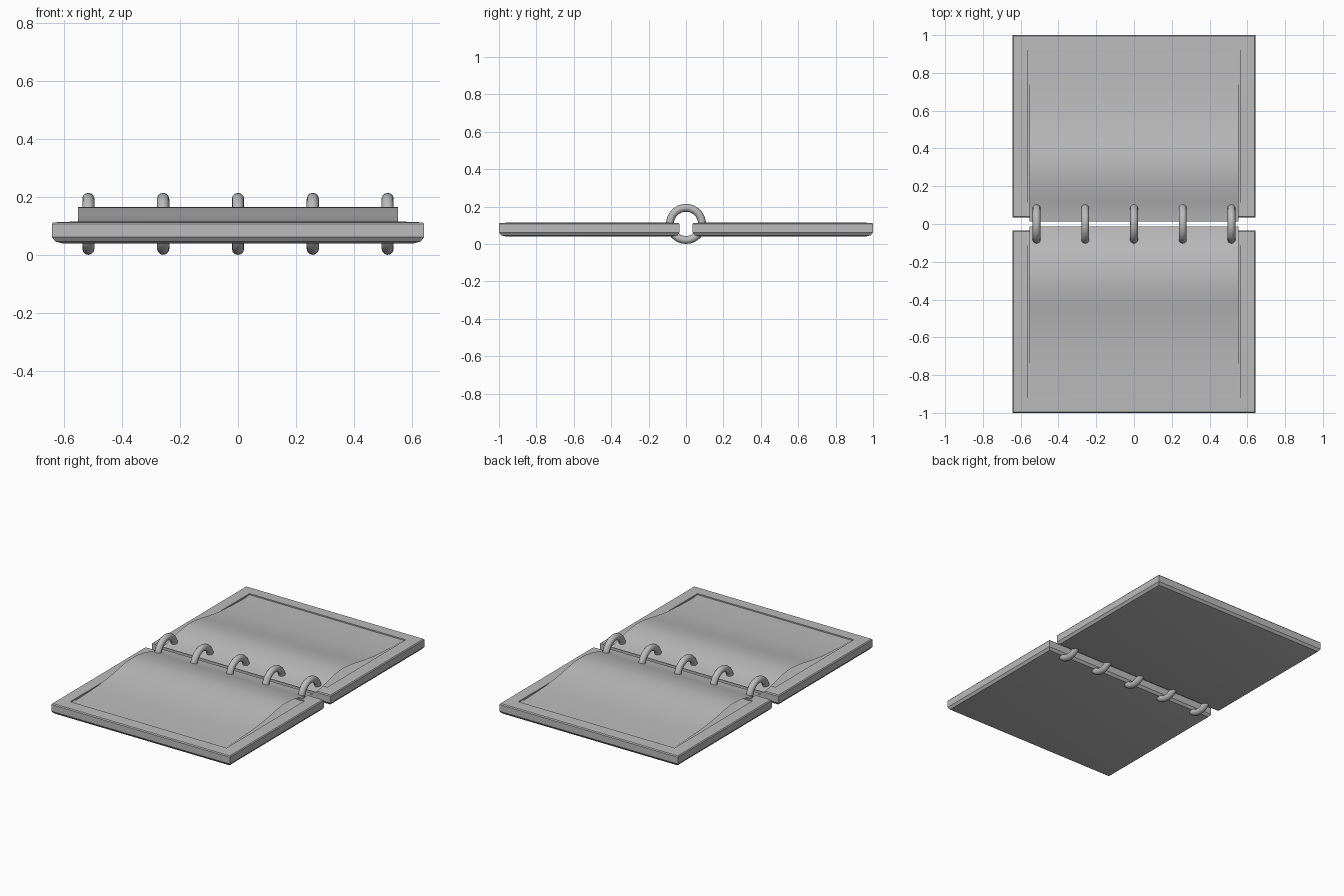
import bpy, bmesh, math
from mathutils import Vector

cube = bpy.data.objects.get("Cube")
if cube:
    bpy.data.objects.remove(cube, do_unlink=True)

grey = bpy.data.materials.new("plain grey")
grey.use_nodes = True
colour = (0.5, 0.5, 0.5, 1)
grey.diffuse_color = colour
grey.node_tree.nodes["Principled BSDF"].inputs["Base Color"].default_value = colour


def finish(bm, name, angle):
    """Turn a bmesh into a shaded object."""
    mesh = bpy.data.meshes.new(name)
    bm.to_mesh(mesh)
    bm.free()
    mesh.materials.append(grey)
    obj = bpy.data.objects.new(name, mesh)
    bpy.context.collection.objects.link(obj)
    bpy.ops.object.select_all(action="DESELECT")
    obj.select_set(True)
    bpy.context.view_layer.objects.active = obj
    bpy.ops.object.shade_smooth_by_angle(angle=math.radians(angle))
    return obj


HALF_X, Y_IN, Y_OUT = 0.642, 0.035, 1.0

# Cover section, from underside to recessed floor: (inset from outline, height)
COVER = [(0.035, 0.04), (0.012, 0.046), (0, 0.062), (0, 0.106),
         (0.005, 0.112), (0.08, 0.115), (0.08, 0.107)]


def cover(name, side):
    bm = bmesh.new()
    loops = []
    for inset, z in COVER:
        x, a, b = HALF_X - inset, Y_IN + inset, Y_OUT - inset
        loops.append([bm.verts.new((px, side * py, z))
                      for px, py in ((-x, a), (x, a), (x, b), (-x, b))])
    for low, high in zip(loops, loops[1:]):
        for i in range(4):
            j = (i + 1) % 4
            bm.faces.new((low[i], low[j], high[j], high[i]))
    bm.faces.new(loops[0])
    bm.faces.new(loops[-1])
    bmesh.ops.recalc_face_normals(bm, faces=bm.faces)
    return finish(bm, name, 30)


# Curved page section: (distance from spine, height)
PAGE = [(0.012, 0.117), (0.08, 0.128), (0.18, 0.153), (0.28, 0.165),
        (0.38, 0.158), (0.5, 0.137), (0.62, 0.122), (0.76, 0.114), (0.907, 0.110)]


def smooth_path(points, steps):
    """Sample a curve passing through the given points."""
    vs = [Vector(p) for p in points]
    vs = [2 * vs[0] - vs[1]] + vs + [2 * vs[-1] - vs[-2]]
    out = []
    for p, a, b, n in zip(vs, vs[1:], vs[2:], vs[3:]):
        for k in range(steps):
            t = k / steps
            out.append(a + (b - p) * t / 2 + (2 * p - 5 * a + 4 * b - n) * t**2 / 2
                       + (3 * a - p - 3 * b + n) * t**3 / 2)
    return out + [vs[-2]]


def page(name, side):
    bm = bmesh.new()
    rows = [[bm.verts.new((x, side * p.x, p.y)) for x in (-0.552, 0.552)]
            for p in smooth_path(PAGE, 4)]
    for a, b in zip(rows, rows[1:]):
        quad = (a[0], a[1], b[1], b[0])
        bm.faces.new(quad if side > 0 else quad[::-1])
    return finish(bm, name, 30)


for label, side in (("front", -1), ("back", 1)):
    cover(label + "_cover", side)
    page(label + "_page", side)

# Binder rings along the spine
for i in range(5):
    bpy.ops.mesh.primitive_torus_add(
        location=((i - 2) * 0.258, 0, 0.107), rotation=(0, math.pi / 2, 0),
        major_radius=0.086, minor_radius=0.021, major_segments=32, minor_segments=12)
    ring = bpy.context.object
    ring.name = f"binder_ring_{i + 1}"
    ring.data.materials.append(grey)
    bpy.ops.object.shade_smooth_by_angle(angle=math.radians(50))
